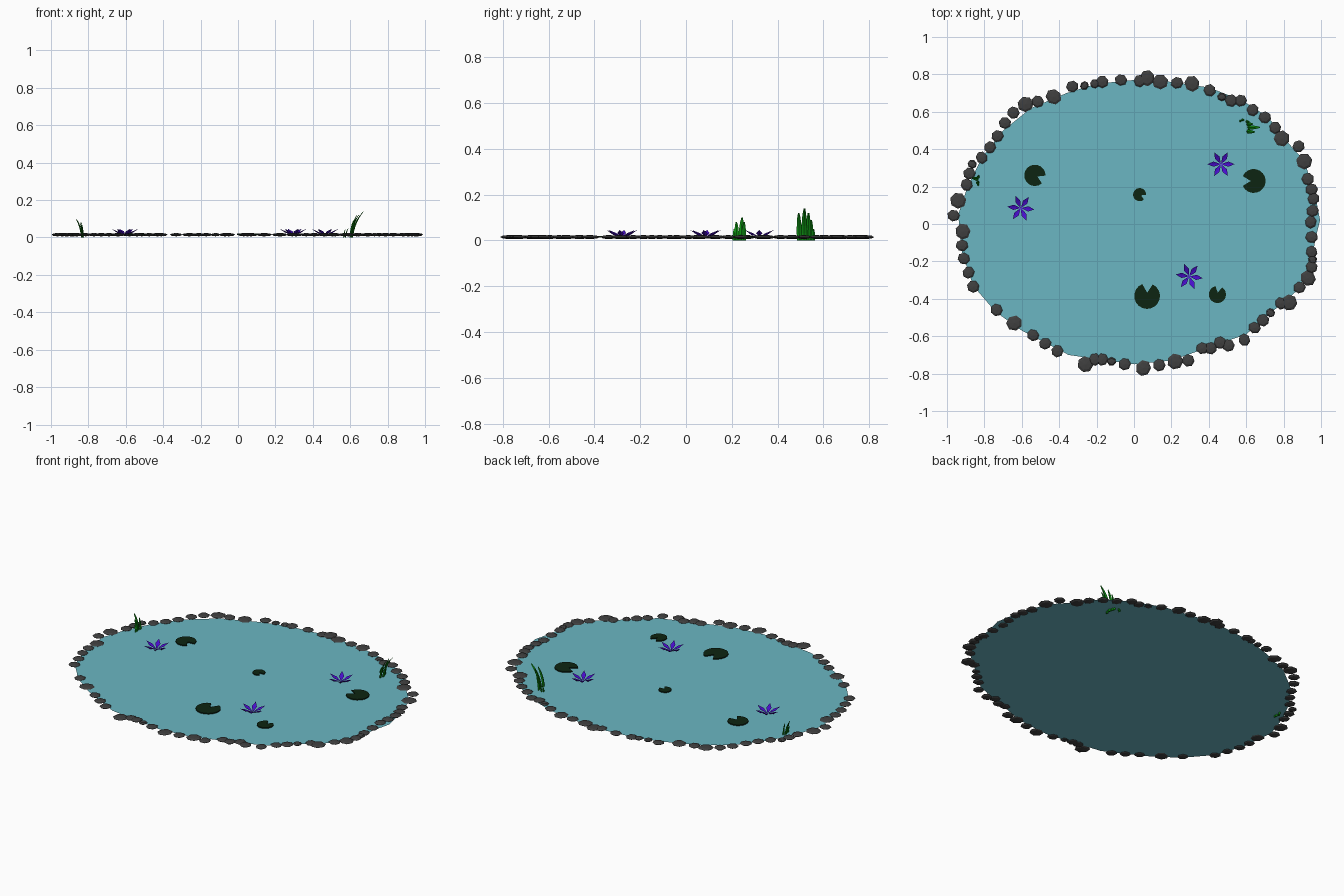
import bpy, bmesh, math, random
from mathutils import Vector, Matrix

if "Cube" in bpy.data.objects:
    bpy.data.objects.remove(bpy.data.objects["Cube"])

random.seed(4)


def material(name, rgb):
    m = bpy.data.materials.new(name)
    m.diffuse_color = (*rgb, 1)
    m.use_nodes = True
    m.node_tree.nodes["Principled BSDF"].inputs["Base Color"].default_value = m.diffuse_color
    return m


WATER = material("water_blue", (0.145, 0.47, 0.54))
STONE = material("stone_grey", (0.05, 0.05, 0.05))
PAD = material("pad_dark_green", (0.004, 0.018, 0.006))
PETAL = material("petal_violet", (0.065, 0.004, 0.6))
REED = material("reed_green", (0.004, 0.27, 0.006))


def finish(name, bm, mat, recalc=True):
    if recalc:
        bmesh.ops.recalc_face_normals(bm, faces=bm.faces)
    me = bpy.data.meshes.new(name)
    bm.to_mesh(me)
    bm.free()
    me.materials.append(mat)
    ob = bpy.data.objects.new(name, me)
    bpy.context.collection.objects.link(ob)
    return ob


# Water surface: one flat irregular sheet
shore = [(.995, .02), (.97, .15), (.91, .34), (.80, .46), (.72, .57), (.58, .66), (.40, .73),
         (.20, .76), (0, .77), (-.20, .75), (-.36, .70), (-.55, .62), (-.70, .50), (-.81, .36),
         (-.89, .20), (-.94, .05), (-.92, -.15), (-.86, -.33), (-.74, -.47), (-.60, -.57),
         (-.35, -.70), (-.15, -.73), (0, -.75), (.20, -.73), (.40, -.66), (.60, -.59),
         (.75, -.46), (.88, -.35), (.95, -.20), (.97, -.08)]
bm = bmesh.new()
bm.faces.new([bm.verts.new((x, y, 0.012)) for x, y in shore])
finish("water", bm, WATER, recalc=False)

# Edge stones: flattened low-poly pebbles in three sizes
big = [(.07, .78), (-.43, .68), (-.58, .64), (-.94, .125), (-.915, -.04), (-.64, -.53),
       (.05, -.77), (.91, .335), (.79, .457), (.31, .75), (-.26, -.75), (.83, -.42),
       (.93, -.29), (.22, -.735), (.14, .76)]
medium = [(-.07, .77), (-.17, .76), (-.33, .735), (-.515, .655), (-.645, .595), (-.69, .54),
          (-.73, .47), (-.77, .41), (-.815, .355), (-.88, .27), (-.895, .21), (-.965, .045),
          (-.92, -.115), (-.91, -.185), (-.885, -.26), (-.86, -.335), (-.735, -.46),
          (-.54, -.595), (-.475, -.64), (-.41, -.68), (-.21, -.725), (-.17, -.725),
          (-.05, -.75), (.135, -.755), (.29, -.73), (.365, -.665), (.41, -.665),
          (.46, -.635), (.505, -.65), (.59, -.62), (.645, -.555), (.69, -.515),
          (.785, -.425), (.885, -.34), (.95, -.23), (.95, -.15), (.95, -.07), (.945, .01),
          (.955, .07), (.96, .135), (.95, .185), (.93, .24), (.88, .415), (.755, .515),
          (.70, .57), (.635, .61), (.57, .66), (.52, .66), (.405, .715), (.23, .755),
          (.03, .765)]
small = [(-.21, .75), (-.265, .74), (-.865, .32), (-.12, -.735), (.73, -.475), (.955, -.19),
         (.47, .68)]
bm = bmesh.new()
for spots, radius in ((big, .044), (medium, .034), (small, .025)):
    for x, y in spots:
        turn = Matrix.Rotation(random.uniform(0, 6.28), 4, 'Z')
        size = Matrix.Diagonal((radius, radius * random.uniform(.9, 1), .009, 1))
        bmesh.ops.create_uvsphere(bm, u_segments=7, v_segments=4, radius=1,
                                  matrix=Matrix.Translation((x, y, .015)) @ turn @ size)
finish("edge_stones", bm, STONE)


# Lily pads: thin notched discs
def lily_pad(name, x, y, r, notch):
    bm = bmesh.new()
    half = 0.42
    ring = [(x + r * .25 * math.cos(notch), y + r * .25 * math.sin(notch))]
    for i in range(17):
        a = notch + half + (2 * math.pi - 2 * half) * i / 16
        ring.append((x + r * math.cos(a), y + r * math.sin(a)))
    face = bm.faces.new([bm.verts.new((px, py, .014)) for px, py in ring])
    top = bmesh.ops.extrude_face_region(bm, geom=[face])["geom"]
    bmesh.ops.translate(bm, vec=(0, 0, .006),
                        verts=[v for v in top if isinstance(v, bmesh.types.BMVert)])
    finish(name, bm, PAD)


for i, (x, y, r, deg) in enumerate([(-.53, .26, .057, -25), (.64, .23, .064, 180),
                                    (.03, .157, .035, -25), (.07, -.385, .069, 88),
                                    (.446, -.377, .046, 80)]):
    lily_pad(f"lily_pad_{i + 1}", x, y, r, math.radians(deg))


# Water flowers: six pointed petals rising outward
def flower(name, x, y, turn):
    bm = bmesh.new()
    for k in range(6):
        place = Matrix.Translation((x, y, 0)) @ Matrix.Rotation(turn + k * math.pi / 3, 4, 'Z')
        root, left, right, tip, upper, lower = [bm.verts.new(place @ Vector(p)) for p in (
            (0, 0, .015), (.040, .014, .032), (.040, -.014, .032), (.073, 0, .046),
            (.038, 0, .029), (.040, 0, .024))]
        for mid in (upper, lower):
            for a, b in ((root, left), (left, tip), (tip, right), (right, root)):
                bm.faces.new((a, b, mid))
    finish(name, bm, PETAL)


for i, (x, y, deg) in enumerate([(.465, .32, 0), (-.605, .085, -6), (.295, -.28, -8)]):
    flower(f"flower_{i + 1}", x, y, math.radians(deg))


# Reeds: curved tapering blades, broad along y
def reeds(name, blades):
    bm = bmesh.new()
    for x0, y0, x1, y1, h, w in blades:
        start, end = Vector((x0, y0, 0)), Vector((x1, y1, h))
        bend = Vector((x0 + (x1 - x0) * .15, (y0 + y1) / 2, h * .6))
        rings = []
        for i in range(6):
            t = i / 5
            c = start * (1 - t) ** 2 + bend * 2 * t * (1 - t) + end * t * t
            s = w * (1 - .7 * t ** 3)
            rings.append([bm.verts.new(c + Vector(o)) for o in (
                (s * .4, 0, 0), (0, s, 0), (-s * .4, 0, 0), (0, -s, 0))])
        for lo, hi in zip(rings, rings[1:]):
            for j in range(4):
                bm.faces.new((lo[j], lo[j - 1], hi[j - 1], hi[j]))
        bm.faces.new(rings[0])
        bm.faces.new(rings[-1])
    finish(name, bm, REED)


reeds("reeds_right", [(.61, .515, .672, .517, .14, .012), (.605, .495, .645, .492, .12, .011),
                      (.605, .533, .635, .535, .12, .011), (.60, .547, .617, .547, .09, .009),
                      (.575, .556, .59, .557, .05, .007), (.565, .55, .575, .552, .045, .007)])
reeds("reeds_left", [(-.835, .24, -.866, .245, .10, .011), (-.83, .222, -.845, .22, .08, .010),
                     (-.828, .252, -.838, .254, .08, .009), (-.83, .212, -.84, .211, .05, .008)])
